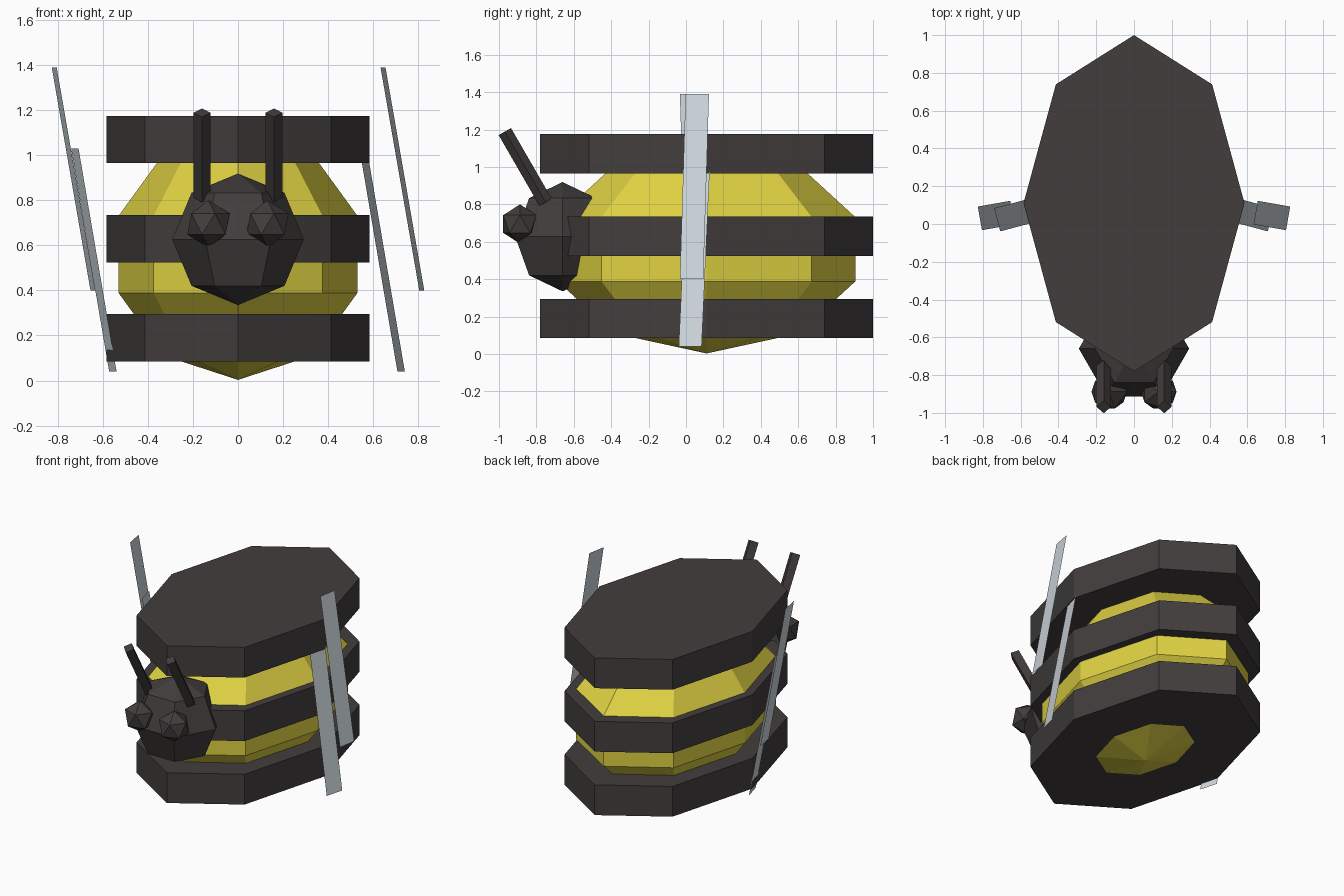
import bpy
import math
from mathutils import Matrix, Vector

if "Cube" in bpy.data.objects:
    bpy.data.objects.remove(bpy.data.objects["Cube"])


def material(name, rgb):
    m = bpy.data.materials.new(name)
    m.diffuse_color = (*rgb, 1.0)
    m.use_nodes = True
    m.node_tree.nodes["Principled BSDF"].inputs["Base Color"].default_value = m.diffuse_color
    return m


YELLOW = material("yellow", (0.74, 0.64, 0.055))
DARK = material("charcoal", (0.054, 0.047, 0.046))
WING = material("pale grey", (0.62, 0.68, 0.72))


def finish(name, mat, scale=(1, 1, 1), spin=0.0):
    """Name and colour the newest primitive, spin it about z, then scale the mesh."""
    ob = bpy.context.object
    ob.name = name
    ob.data.materials.append(mat)
    ob.data.transform(Matrix.Diagonal((*scale, 1)) @ Matrix.Rotation(spin, 4, 'Z'))
    return ob


# Faceted yellow body
bpy.ops.mesh.primitive_uv_sphere_add(segments=8, ring_count=5, radius=1,
                                     location=(0, 0.11, 0.56))
finish("body", YELLOW, (0.557, 0.836, 0.557))

# Three dark eight-sided bands
for i, z in enumerate((0.19, 0.63, 1.07)):
    bpy.ops.mesh.primitive_cylinder_add(vertices=8, radius=1, depth=0.21,
                                        location=(0, 0.11, z))
    finish(f"band_{i + 1}", DARK, (0.585, 0.89, 1))

# Head, with a corner pointing forward
bpy.ops.mesh.primitive_uv_sphere_add(segments=6, ring_count=4, radius=0.292,
                                     location=(0, -0.66, 0.627))
finish("head", DARK, spin=math.radians(90))

for side, s in (("left", -1), ("right", 1)):
    # Eyes
    bpy.ops.mesh.primitive_ico_sphere_add(subdivisions=1, radius=0.105,
                                          location=(s * 0.131, -0.888, 0.695))
    finish(f"{side}_eye", DARK)

    # Diamond-section antennae leaning forward
    low, high = Vector((s * 0.16, -0.752, 0.81)), Vector((s * 0.16, -0.967, 1.19))
    bpy.ops.mesh.primitive_cylinder_add(vertices=4, radius=0.038,
                                        depth=(high - low).length,
                                        location=(low + high) / 2,
                                        rotation=(math.radians(30), 0, 0))
    finish(f"{side}_antenna", DARK)

    # Flat wing sheets: both sides lean the same way and are turned about z
    for label, x, z, turn in (("upper", 0.73, 0.895, 10), ("lower", 0.64, 0.535, 15)):
        bpy.ops.mesh.primitive_plane_add(size=1)
        ob = finish(f"{side}_{label}_wing", WING, (1.005, 0.127, 1))
        ob.data.transform(Matrix.Translation((s * x, 0.045, z))
                          @ Matrix.Rotation(math.radians(-s * turn), 4, 'Z')
                          @ Matrix.Rotation(math.radians(-10), 4, 'Y')
                          @ Matrix.Rotation(math.radians(s * 90), 4, 'Y'))
